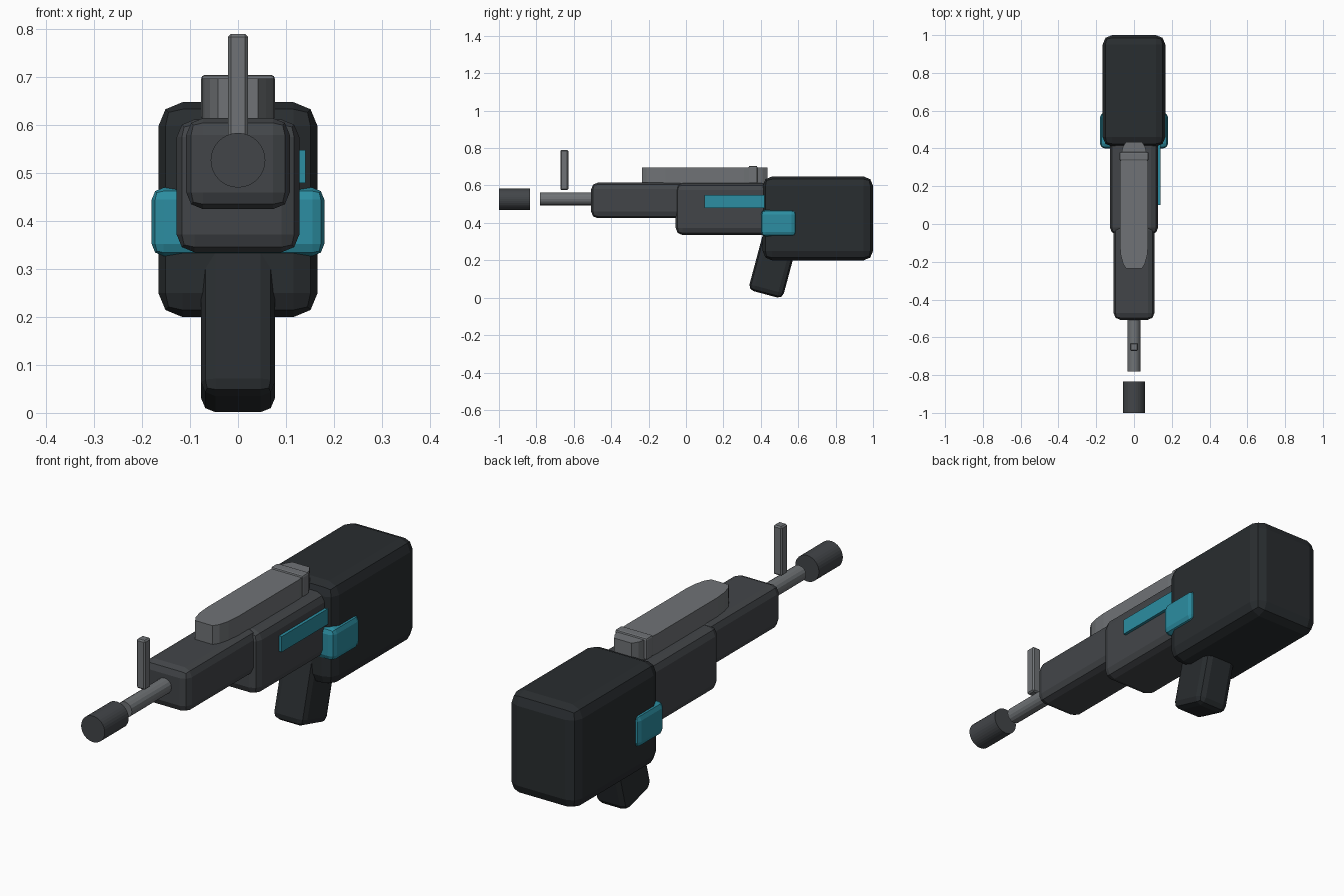
import bpy, bmesh, math

if "Cube" in bpy.data.objects:
    bpy.data.objects.remove(bpy.data.objects["Cube"])


def mat(name, rgb):
    m = bpy.data.materials.new(name)
    m.diffuse_color = (*rgb, 1)
    m.use_nodes = True
    m.node_tree.nodes["Principled BSDF"].inputs["Base Color"].default_value = m.diffuse_color
    return m


BLACK = mat("black_polymer", (0.022, 0.026, 0.029))
DARK = mat("dark_metal", (0.055, 0.06, 0.066))
GREY = mat("light_metal", (0.16, 0.17, 0.18))
TEAL = mat("teal_accent", (0.025, 0.27, 0.36))


def finish(name, bm, material, bevel=0, segments=2):
    bmesh.ops.recalc_face_normals(bm, faces=bm.faces)
    me = bpy.data.meshes.new(name)
    bm.to_mesh(me)
    bm.free()
    me.materials.append(material)
    ob = bpy.data.objects.new(name, me)
    bpy.context.collection.objects.link(ob)
    if bevel:
        b = ob.modifiers.new("bevel", 'BEVEL')
        b.width, b.segments = bevel, segments
    return ob


def box(name, x, y, z, material, bevel=0, segments=2):
    """Box from (min, max) ranges, origin at its centre."""
    bm = bmesh.new()
    bmesh.ops.create_cube(bm, size=1)
    bmesh.ops.scale(bm, vec=[r[1] - r[0] for r in (x, y, z)], verts=bm.verts)
    ob = finish(name, bm, material, bevel, segments)
    ob.location = [(r[0] + r[1]) / 2 for r in (x, y, z)]
    return ob


def tube(name, radius, y0, y1, z, sides, material):
    bm = bmesh.new()
    bmesh.ops.create_cone(bm, cap_ends=True, segments=sides, radius1=radius,
                          radius2=radius, depth=y1 - y0)
    ob = finish(name, bm, material)
    ob.rotation_euler.x = math.pi / 2
    ob.location = (0, (y0 + y1) / 2, z)
    return ob


# Main bodies, back to front
box("stock", (-.166, .166), (.41, 1.0), (.20, .648), BLACK, .05)
box("receiver", (-.128, .128), (-.055, .45), (.335, .612), DARK, .037)
box("handguard", (-.108, .108), (-.507, 0), (.425, .615), DARK, .035)

# Raked grip
grip = box("grip", (-.077, .077), (.376, .566), (.012, .378), BLACK, .03)
grip.rotation_euler.x = -math.radians(15)

# Barrel and detached muzzle
tube("barrel", .034, -.78, -.45, .528, 16, GREY)
tube("muzzle", .057, -1.0, -.835, .527, 32, DARK)

# Top cover with tapered, rounded ends
half = [(.042, -.235), (.058, -.21), (.07, -.165), (.075, -.11),
        (.075, .31), (.07, .365), (.058, .41), (.042, .435)]
bm = bmesh.new()
ring = [bm.verts.new((x, y, .59)) for x, y in half]
ring += [bm.verts.new((-x, y, .59)) for x, y in reversed(half)]
base = bm.faces.new(ring)
up = bmesh.ops.extrude_face_region(bm, geom=[base], use_keep_orig=True)
bmesh.ops.translate(bm, vec=(0, 0, .107),
                    verts=[g for g in up["geom"] if isinstance(g, bmesh.types.BMVert)])
finish("top_cover", bm, GREY)

# Sights
box("rear_sight", (-.077, .077), (.335, .382), (.61, .705), GREY, .008)
box("front_sight", (-.021, .021), (-.672, -.629), (.575, .79), GREY, .006, 1)

# Teal accents: clamp across the stock, strip on the right side only
box("clamp", (-.18, .18), (.40, .59), (.327, .47), TEAL, .025)
box("side_strip", (.12, .141), (.10, .42), (.48, .548), TEAL)
